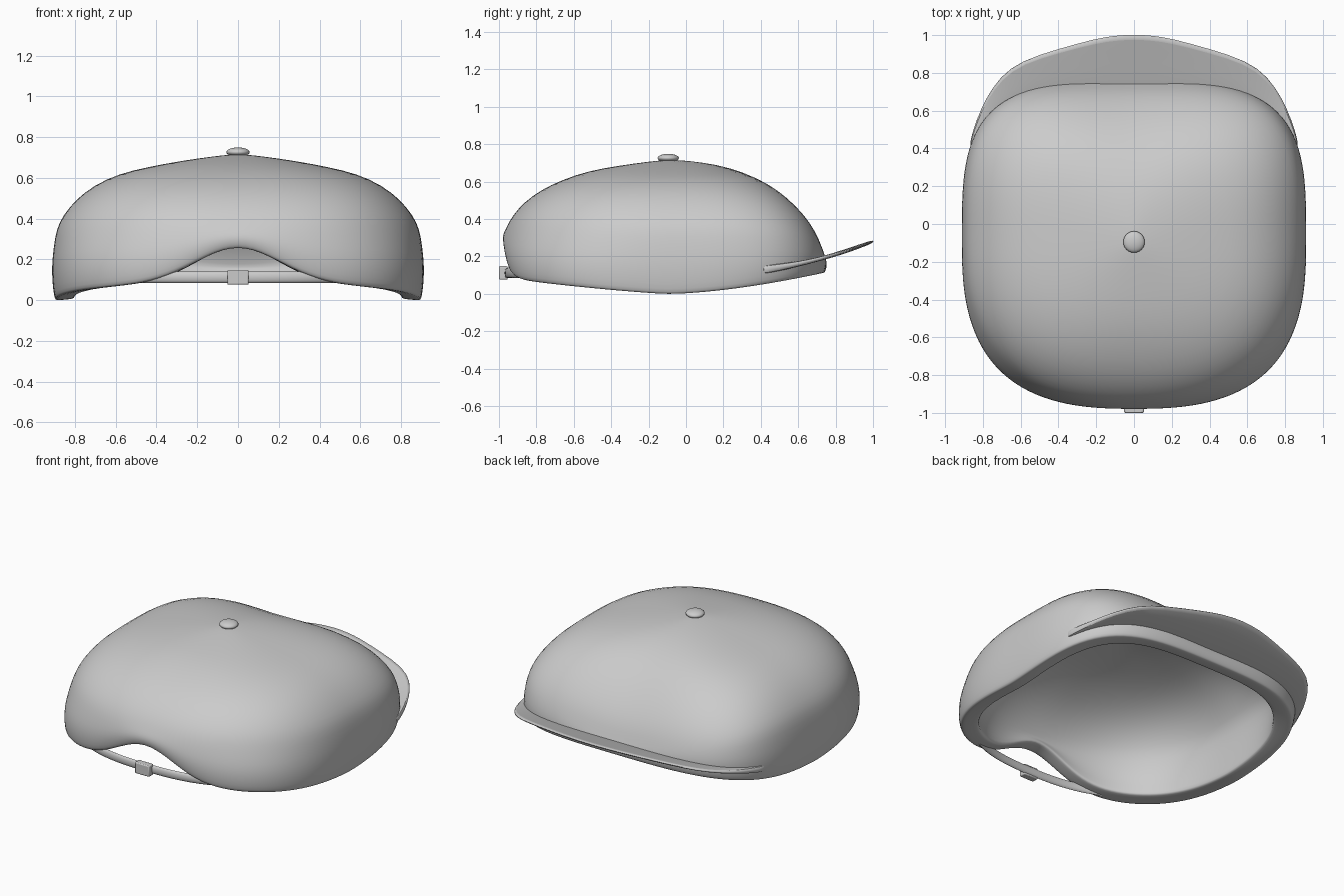
import bpy, bmesh, math
from math import sin, cos, pi, exp

cube = bpy.data.objects.get("Cube")
if cube:
    bpy.data.objects.remove(cube)

CY = -0.095            # apex of the crown along y
grey = bpy.data.materials.new("plain_grey")
grey.use_nodes = True
grey.diffuse_color = (0.6, 0.6, 0.6, 1)
grey.node_tree.nodes["Principled BSDF"].inputs["Base Color"].default_value = (0.6, 0.6, 0.6, 1)


def make_object(name, rings, cap=False, subsurf=0, apexes=(), angle=50):
    """Bridge closed vertex rings into a mesh, with optional end caps or apex fans."""
    bm = bmesh.new()
    vr = [[bm.verts.new(p) for p in ring] for ring in rings]
    n = len(vr[0])
    for a, b in zip(vr, vr[1:]):
        for i in range(n):
            j = (i + 1) % n
            bm.faces.new((a[i], a[j], b[j], b[i]))
    if cap:
        bm.faces.new(vr[0])
        bm.faces.new(vr[-1])
    for point, ring in zip(apexes, (vr[0], vr[-1])):
        v = bm.verts.new(point)
        for i in range(n):
            bm.faces.new((v, ring[i], ring[(i + 1) % n]))
    bmesh.ops.recalc_face_normals(bm, faces=bm.faces[:])
    me = bpy.data.meshes.new(name)
    bm.to_mesh(me)
    bm.free()
    ob = bpy.data.objects.new(name, me)
    bpy.context.collection.objects.link(ob)
    return finish(ob, subsurf, angle)


def finish(ob, subsurf=0, angle=50):
    ob.data.materials.append(grey)
    bpy.ops.object.select_all(action='DESELECT')
    ob.select_set(True)
    bpy.context.view_layer.objects.active = ob
    bpy.ops.object.shade_smooth_by_angle(angle=math.radians(angle))
    if subsurf:
        m = ob.modifiers.new("Smooth", 'SUBSURF')
        m.levels = m.render_levels = subsurf
    return ob


def outline(phi, r=1.0):
    """Rounded-square plan of the crown, softer towards the apex."""
    c, s = cos(phi), sin(phi)
    n = 2.2 + ((3.6 if s > 0 else 2.8) - 2.2) * r
    depth = 0.848 if s > 0 else 0.885
    k = r / (abs(c / 0.913) ** n + abs(s / depth) ** n) ** (1 / n)
    return k * c, CY + k * s


def rim_height(x, y):
    """Wavy lower edge: low at the sides, arched over the strap."""
    if y > CY:
        return 0.11 * ((y - CY) / 0.84) ** 1.6
    arch = 0.18 * exp(-(x / 0.3) ** 2) if y < -0.5 else 0
    return 0.08 * ((CY - y) / 0.88) ** 1.25 + arch


# Crown: radius fraction with heights at the side, strap end and brim end
PROFILE = [(0.12, 0.707, 0.707, 0.712), (0.30, 0.684, 0.685, 0.693),
           (0.48, 0.654, 0.658, 0.65), (0.64, 0.62, 0.61, 0.58),
           (0.77, 0.565, 0.555, 0.485), (0.87, 0.495, 0.49, 0.39),
           (0.94, 0.415, 0.42, 0.30), (0.975, 0.35, 0.36, 0.22)]
LOWER = [(0.25, 0.99), (0.5, 1.0), (0.75, 0.998), (0.95, 0.988), (1.0, 0.98)]
SEG = 72


def crown_column(phi):
    """Points from the apex down the outside, across the flat lip and up the inside."""
    at_brim = sin(phi) > 0
    w = sin(phi) ** (4 if at_brim else 2)
    corner = 0 if at_brim else 0.035 * sin(2 * phi) ** 2
    col = []
    for r, side, strap, brim in PROFILE:
        z = side * (1 - w) + (brim if at_brim else strap) * w
        col.append((r - corner * r ** 6, z))
    rim = rim_height(*outline(phi))
    r_top, top = col[-1]
    inner = [(r * 0.915, z - 0.055) for r, z in reversed(col)]
    col += [(r - corner * (1 - s) ** 2, top + (rim - top) * s) for s, r in LOWER]
    col += [(0.965, rim - 0.002), (0.9, rim + 0.004), (0.88, rim + 0.008), (0.875, rim + 0.02),
            (0.89, rim + 0.4 * (top - rim))]
    return [(*outline(phi, r), z) for r, z in col + inner]


columns = [crown_column(2 * pi * i / SEG) for i in range(SEG)]
make_object("crown", list(zip(*columns)), subsurf=1, angle=180,
            apexes=((0, CY, 0.717), (0, CY, 0.662)))

# Brim: curved plate whose inner edge is tucked into the crown wall
HALF = [(0, 1.005), (0.1, 0.998), (0.2, 0.983), (0.4, 0.928), (0.6, 0.865), (0.71, 0.78),
        (0.785, 0.665), (0.835, 0.55), (0.865, 0.45), (0.87, 0.41)]
outer = [(-x, y) for x, y in reversed(HALF[1:])] + HALF


def brim_height(y):
    t = y - 0.42
    return 0.13 + 0.12 * t + 0.24 * t * t


sections = []
for x, y in outer:
    ix, iy = outline(math.atan2(y - CY, x))
    ix, iy = ix * 0.95, CY + (iy - CY) * 0.95
    thick = 0.011 + 0.012 * max(0, 1 - (y - 0.41) / 0.3)
    loop = []
    for f, h in ((0, -1), (0.5, -1), (0.98, -1), (1.005, 0), (0.98, 1), (0.5, 1), (0, 1)):
        px, py = ix + (x - ix) * f, iy + (y - iy) * f
        loop.append((px, py, brim_height(py) + h * thick))
    sections.append(loop)
make_object("brim", sections, cap=True, subsurf=1)

# Strap: flattened band across the opening, its ends sinking into the crown
band = []
for i in range(25):
    t = i / 12 - 1
    phi = -pi / 2 + t * 0.56
    ring = []
    for k in range(12):
        a = 2 * pi * k / 12
        x, y = outline(phi, 0.975 - 0.03 * t * t + 0.014 * cos(a))
        ring.append((x, y, 0.112 + 0.028 * sin(a)))
    band.append(ring)
make_object("strap", band, cap=True)

# Strap buckle
bpy.ops.mesh.primitive_cube_add(size=1, location=(0, -0.977, 0.112))
buckle = bpy.context.object
buckle.name = "strap_buckle"
buckle.scale = (0.104, 0.046, 0.072)
bpy.ops.object.transform_apply(location=False, rotation=False, scale=True)
bevel = buckle.modifiers.new("Bevel", 'BEVEL')
bevel.width, bevel.segments = 0.006, 2
finish(buckle)

# Button on top
bpy.ops.mesh.primitive_uv_sphere_add(segments=24, ring_count=12, radius=1, location=(0, CY, 0.726))
button = bpy.context.object
button.name = "top_button"
button.scale = (0.057, 0.057, 0.023)
bpy.ops.object.transform_apply(location=False, rotation=False, scale=True)
finish(button)
